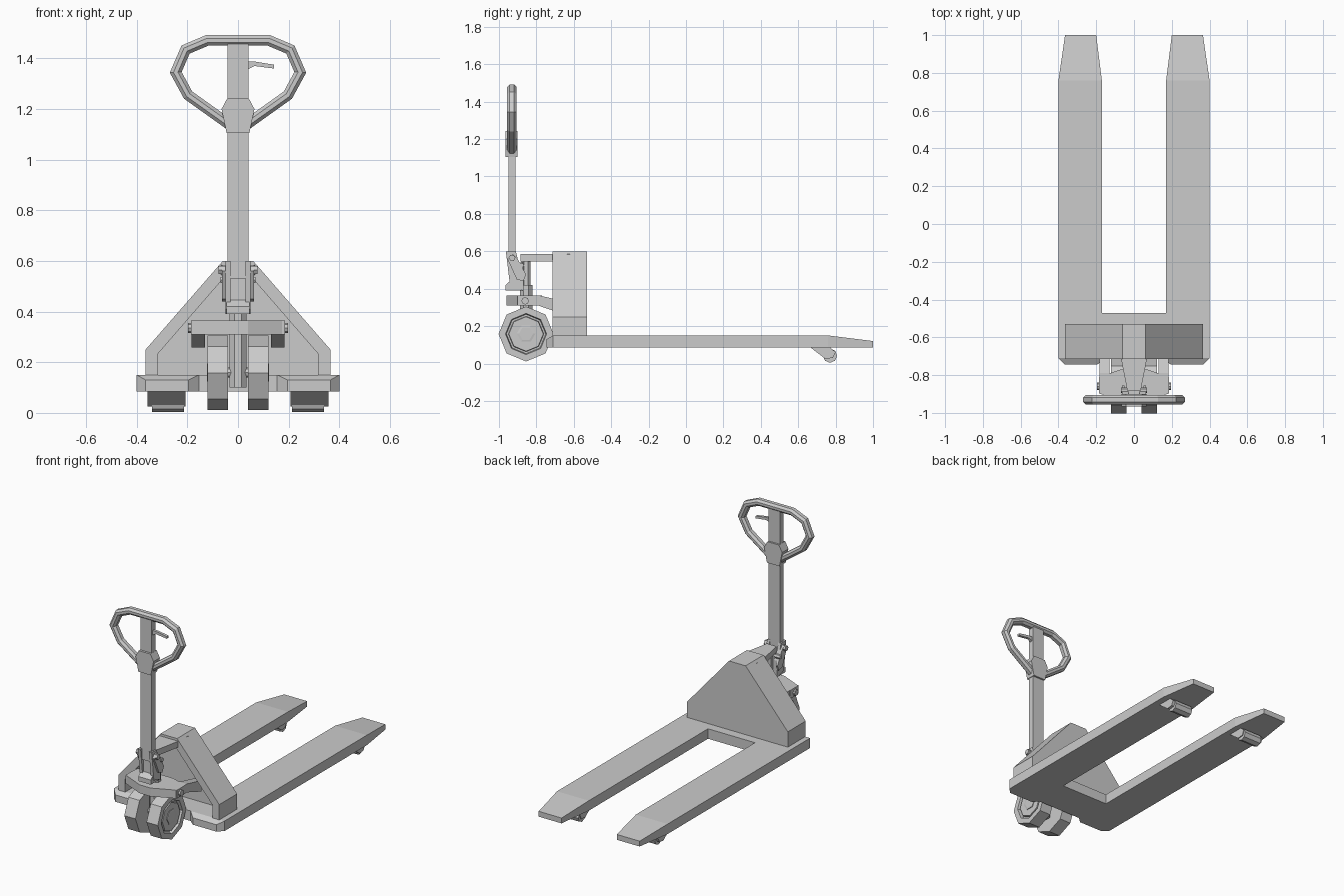
import bpy, bmesh
from math import sin, cos, pi
from mathutils import Vector

cube = bpy.data.objects.get("Cube")
if cube:
    bpy.data.objects.remove(cube, do_unlink=True)

GREY = (0.6, 0.6, 0.6, 1)
mat = bpy.data.materials.new("light grey")
mat.use_nodes = True
mat.diffuse_color = GREY
mat.node_tree.nodes["Principled BSDF"].inputs["Base Color"].default_value = GREY


def rings(name, loops, mirror=False, caps=True, closed=False):
    """Skin a list of equal-length vertex loops into one solid."""
    bm = bmesh.new()
    rows = [[bm.verts.new(p) for p in loop] for loop in loops]
    n = len(rows[0])
    pairs = list(zip(rows, rows[1:])) + ([(rows[-1], rows[0])] if closed else [])
    for a, b in pairs:
        for i in range(n):
            j = (i + 1) % n
            bm.faces.new((a[i], a[j], b[j], b[i]))
    if caps and not closed:
        bm.faces.new(rows[0])
        bm.faces.new(rows[-1])
    bmesh.ops.recalc_face_normals(bm, faces=bm.faces)
    mesh = bpy.data.meshes.new(name)
    bm.to_mesh(mesh)
    bm.free()
    mesh.materials.append(mat)
    ob = bpy.data.objects.new(name, mesh)
    bpy.context.collection.objects.link(ob)
    if mirror:
        mod = ob.modifiers.new("mirror", 'MIRROR')
        mod.use_mirror_merge = False
    return ob


def prism(name, pts, axis, lo, hi, mirror=False):
    """Extrude a 2D outline along x, y or z."""
    place = {'x': lambda p, d: (d, p[0], p[1]),
             'y': lambda p, d: (p[0], d, p[1]),
             'z': lambda p, d: (p[0], p[1], d)}[axis]
    return rings(name, [[place(p, d) for p in pts] for d in (lo, hi)], mirror)


def box(name, x, y, z, mirror=False):
    return prism(name, [(x[0], y[0]), (x[1], y[0]), (x[1], y[1]), (x[0], y[1])], 'z', *z, mirror)


def section(y, x0, x1, z0, z1):
    return [(x0, y, z0), (x1, y, z0), (x1, y, z1), (x0, y, z1)]


def lathe(name, profile, y, z, sides, mirror=False):
    """Revolve (radius, x) points around an axle along x."""
    loops = [[(x, y + r * cos(2 * pi * i / sides), z + r * sin(2 * pi * i / sides))
              for i in range(sides)] for r, x in profile]
    return rings(name, loops, mirror)


def both(half):
    """Complete a symmetric outline from its +x half."""
    return half + [(-x, v) for x, v in reversed(half)]


# Forks with bevelled toes and tapered tips, joined by a cross plate
rings("fork", [section(-0.745, 0.195, 0.365, 0.085, 0.13),
               section(-0.71, 0.155, 0.4, 0.085, 0.15),
               section(-0.47, 0.17, 0.4, 0.085, 0.15),
               section(0.76, 0.17, 0.4, 0.085, 0.15),
               section(1.0, 0.2, 0.365, 0.085, 0.12)], True)
box("cross_plate", (-0.17, 0.17), (-0.71, -0.47), (0.085, 0.15))

# Load rollers and their swing arms
prism("roller_arm", [(0.66, 0.09), (0.765, 0.09), (0.8, 0.06), (0.785, 0.03), (0.745, 0.025)],
      'x', 0.207, 0.358, True)
lathe("load_roller", [(0.038, 0.213), (0.038, 0.34)], 0.77, 0.042, 8, True)

# Housing: back plate plus an open-fronted rim
outer = [(0.365, 0.15), (0.365, 0.25), (0.06, 0.6)]
inner = [(0.315, 0.15), (0.315, 0.235), (0.05, 0.54)]
prism("housing_back", both(outer), 'y', -0.57, -0.53)
rim = outer + [(-x, z) for x, z in reversed(outer)]
rim += [(-x, z) for x, z in inner] + list(reversed(inner))
prism("housing_rim", rim, 'y', -0.715, -0.57)

# Top bracket reaching forward to the pump
prism("top_bracket", both([(0.075, -0.62), (0.068, -0.715), (0.035, -0.885)]), 'z', 0.545, 0.585)

# Pump column, ram and axle
column = lambda r: [(r * cos(pi * (i + 0.5) / 4), -0.855 + r * sin(pi * (i + 0.5) / 4)) for i in range(8)]
prism("pump_column", column(0.036), 'z', 0.1, 0.42)
prism("pump_ram", column(0.026), 'z', 0.42, 0.56)
lathe("axle", [(0.02, -0.1), (0.02, 0.1)], -0.855, 0.16, 8)

# Steering plate, side arms and pivot pins
prism("steering_plate", both([(0.04, -0.96), (0.185, -0.895), (0.185, -0.81), (0.07, -0.77)]),
      'z', 0.31, 0.365)
prism("side_arm", [(-0.9, 0.31), (-0.79, 0.31), (-0.64, 0.258), (-0.64, 0.33), (-0.79, 0.365), (-0.9, 0.365)],
      'x', 0.13, 0.183, True)
lathe("pivot_pin", [(0.02, 0.17), (0.02, 0.197)], -0.86, 0.335, 8, True)

# Steering wheels: tyre, sunken groove, hub and hex nut
lathe("steering_wheel", [(0.147, 0.04), (0.147, 0.121), (0.11, 0.121), (0.105, 0.1),
                         (0.095, 0.1), (0.092, 0.116)], -0.855, 0.158, 8, True)
lathe("wheel_nut", [(0.05, 0.11), (0.05, 0.12), (0.038, 0.122)], -0.855, 0.16, 6, True)

# Handle base: foot block, hinge cheeks and links
prism("handle_foot", [(-0.965, 0.39), (-0.88, 0.39), (-0.88, 0.43), (-0.93, 0.45), (-0.965, 0.42)],
      'x', -0.045, 0.045)
box("foot_core", (-0.03, 0.03), (-0.935, -0.87), (0.4, 0.54))
prism("hinge_cheek", [(-0.963, 0.6), (-0.91, 0.6), (-0.9, 0.56), (-0.87, 0.5), (-0.87, 0.39), (-0.94, 0.41)],
      'x', 0.03, 0.05, True)
prism("hinge_link", [(-0.955, 0.56), (-0.925, 0.585), (-0.9, 0.56), (-0.855, 0.475), (-0.87, 0.44), (-0.905, 0.45)],
      'x', 0.05, 0.063, True)
lathe("hinge_bolt", [(0.018, 0.05), (0.018, 0.077)], -0.93, 0.565, 6, True)
lathe("link_bolt", [(0.014, 0.03), (0.014, 0.07)], -0.88, 0.525, 6, True)

# Handle shaft and collar
box("handle_shaft", (-0.041, 0.041), (-0.95, -0.912), (0.53, 1.46))
prism("handle_collar", both([(0.045, 1.105), (0.065, 1.2), (0.042, 1.243)]), 'y', -0.965, -0.9)

# Grip loop: chamfered section swept around a closed path
path = [Vector((x, 0, z)) for x, z in both([(0.04, 1.143), (0.197, 1.255), (0.246, 1.345),
                                            (0.207, 1.435), (0.122, 1.471)])]
profile = [(-0.021, -0.012), (-0.008, -0.025), (0.008, -0.025), (0.021, -0.012),
           (0.021, 0.012), (0.008, 0.025), (-0.008, 0.025), (-0.021, 0.012)]
loops = []
for i, p in enumerate(path):
    a = (p - path[i - 1]).normalized()
    b = (path[(i + 1) % len(path)] - p).normalized()
    t = (a + b).normalized()
    side = Vector((t.z, 0, -t.x)) / max(0.5, t.dot(a))
    loops.append([p + side * s + Vector((0, d - 0.931, 0)) for s, d in profile])
rings("grip_loop", loops, closed=True)

# Release lever
prism("release_lever", [(0.035, 1.355), (0.065, 1.37), (0.143, 1.36), (0.143, 1.375), (0.07, 1.387), (0.035, 1.387)],
      'y', -0.94, -0.922)
